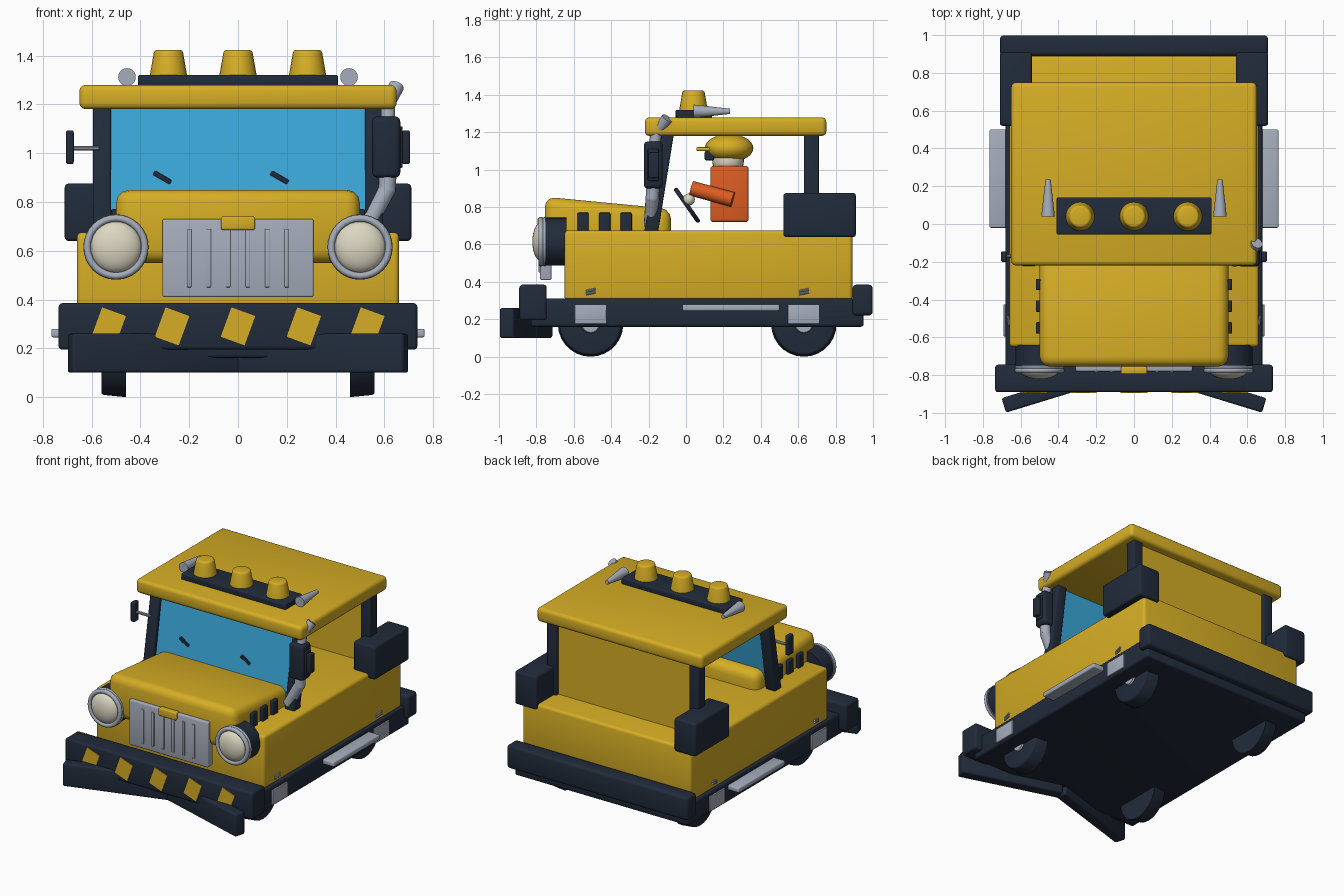
import bpy, bmesh, math
from mathutils import Vector, Matrix

cube = bpy.data.objects.get("Cube")
if cube:
    bpy.data.objects.remove(cube, do_unlink=True)


def material(name, rgb):
    m = bpy.data.materials.new(name)
    m.use_nodes = True
    m.diffuse_color = (*rgb, 1)
    m.node_tree.nodes["Principled BSDF"].inputs["Base Color"].default_value = (*rgb, 1)
    return m


YELLOW = material("yellow paint", (.67, .42, .018))
NAVY = material("dark navy", (.015, .024, .043))
GREY = material("light grey metal", (.38, .42, .50))
BLUE = material("blue glass", (.042, .39, .70))
CREAM = material("cream", (.72, .68, .54))
ORANGE = material("orange cloth", (.72, .11, .017))


def finish(name, bm, mat, bevel=0, seg=3):
    """Optionally round all edges, then turn the bmesh into a shaded object."""
    if bevel:
        bmesh.ops.bevel(bm, geom=bm.edges[:], offset=bevel, segments=seg,
                        profile=.5, affect='EDGES', clamp_overlap=True)
    bmesh.ops.recalc_face_normals(bm, faces=bm.faces[:])
    me = bpy.data.meshes.new(name)
    bm.to_mesh(me)
    bm.free()
    me.materials.append(mat)
    ob = bpy.data.objects.new(name, me)
    bpy.context.collection.objects.link(ob)
    bpy.ops.object.select_all(action='DESELECT')
    ob.select_set(True)
    bpy.context.view_layer.objects.active = ob
    bpy.ops.object.shade_smooth_by_angle(angle=math.radians(35))
    return ob


def box(name, x, y, z, mat, bevel=.01, rot=None):
    """Box from three (min, max) ranges, optionally turned about its centre."""
    bm = bmesh.new()
    size = [abs(b - a) for a, b in (x, y, z)]
    mid = [(a + b) / 2 for a, b in (x, y, z)]
    bmesh.ops.create_cube(bm, size=1, matrix=Matrix.Diagonal((*size, 1)))
    ob = finish(name, bm, mat, bevel)
    ob.location = mid
    if rot:
        ob.rotation_euler = rot
    return ob


def span(a, b, s):
    return (a * s, b * s)


def rod(name, p, q, r1, r2, mat, sides=24, bevel=0):
    """Cylinder or cone between two points."""
    p, q = Vector(p), Vector(q)
    bm = bmesh.new()
    bmesh.ops.create_cone(bm, cap_ends=True, segments=sides, radius1=r1, radius2=r2,
                          depth=(q - p).length)
    if bevel:
        rim = [e for e in bm.edges if min(v.co.z for v in e.verts) > 0]
        bmesh.ops.bevel(bm, geom=rim, offset=bevel, segments=3, profile=.5, affect='EDGES')
    turn = (q - p).to_track_quat('Z', 'Y').to_matrix().to_4x4()
    bmesh.ops.transform(bm, matrix=Matrix.Translation((p + q) / 2) @ turn, verts=bm.verts[:])
    return finish(name, bm, mat)


def ball(name, centre, radii, mat):
    bm = bmesh.new()
    bmesh.ops.create_uvsphere(bm, u_segments=24, v_segments=14, radius=1,
                              matrix=Matrix.Translation(centre) @ Matrix.Diagonal((*radii, 1)))
    return finish(name, bm, mat)


def extrude(name, profile, x, mat, bevel=0):
    """Side profile of (y, z) points carried across an x range."""
    bm = bmesh.new()
    face = bm.faces.new([bm.verts.new((x[0], *p)) for p in profile])
    new = bmesh.ops.extrude_face_region(bm, geom=[face])["geom"]
    bmesh.ops.translate(bm, vec=(x[1] - x[0], 0, 0),
                        verts=[v for v in new if isinstance(v, bmesh.types.BMVert)])
    return finish(name, bm, mat, bevel)


def ring(name, centre, radius, tube, mat, rot):
    bpy.ops.mesh.primitive_torus_add(major_radius=radius, minor_radius=tube, major_segments=32,
                                     minor_segments=10, location=centre, rotation=rot)
    ob = bpy.context.object
    ob.name = name
    ob.data.materials.append(mat)
    bpy.ops.object.shade_smooth()
    return ob


# Chassis, bumpers and body
box("chassis", (-.68, .68), (-.83, .95), (.16, .31), NAVY, .015)
box("rear_bumper", (-.71, .71), (.89, .998), (.22, .385), NAVY, .02)
box("front_bumper", (-.735, .735), (-.89, -.745), (.195, .385), NAVY, .015)
box("body", (-.66, .66), (-.65, .89), (.3, .675), YELLOW, .02)
extrude("hood", [(-.755, .55), (-.755, .855), (-.08, .79), (-.08, .55)], (-.5, .5), YELLOW, .055)
for x in (-.53, -.27, 0, .27, .53):
    box("bumper_stripe", (x - .052, x + .052), (-.894, -.886), (.226, .354), YELLOW, 0,
        (0, math.radians(20), 0))

# Grille with raised bars and a plain badge
box("grille", (-.31, .31), (-.78, -.72), (.41, .73), GREY, .008)
for i in range(6):
    x = -.2 + i * .08
    box("grille_bar", (x - .01, x + .01), (-.788, -.775), (.45, .69), GREY, .004)
box("grille_badge", (-.07, .07), (-.795, -.755), (.685, .74), YELLOW, .008)

# Cab
box("roof", (-.65, .65), (-.22, .75), (1.18, 1.28), YELLOW, .025)
extrude("windshield", [(-.195, .65), (-.18, .65), (-.09, 1.19), (-.105, 1.19)], (-.53, .53), BLUE)
box("cab_back_panel", (-.53, .53), (.655, .685), (.66, 1.19), YELLOW, 0)
for x in (-.31, .17):
    box("wiper", (x - .04, x + .04), (-.165, -.145), (.89, .91), NAVY, .003,
        (0, math.radians(30), 0))

# Roof light bar and beacons
box("light_bar", (-.41, .41), (-.055, .14), (1.27, 1.32), NAVY, .008)
for x in (-.285, 0, .285):
    rod("beacon", (x, .04, 1.315), (x, .04, 1.423), .077, .058, YELLOW, 20, .012)

# Parts found on both sides
for s in (-1, 1):
    extrude("front_pillar", [(-.225, .66), (-.15, .66), (-.065, 1.19), (-.13, 1.19)],
            span(.52, .595, s), NAVY, .008)
    box("rear_pillar", span(.52, .595, s), (.63, .71), (.66, 1.19), NAVY, .008)
    box("side_bin", span(.54, .71, s), (.52, .908), (.64, .875), NAVY, .015)
    box("side_step", span(.67, .765, s), (-.02, .5), (.245, .28), GREY, .008)
    rod("horn", (.455 * s, .04, 1.312), (.455 * s, .235, 1.312), .036, .014, GREY)
    rod("mirror_arm", (.57 * s, -.17, 1.02), (.69 * s, -.17, 1.02), .01, .01, GREY, 10)
    box("mirror", span(.673, .705, s), (-.2, -.145), (.955, 1.093), NAVY, .008)
    for y in (-.55, -.435, -.32):
        box("hood_vent", span(.49, .52, s), (y - .03, y + .03), (.6, .77), NAVY, .006)

    # Headlight
    x = .5 * s
    rod("headlight_housing", (x, -.64, .615), (x, -.765, .615), .128, .128, NAVY, 32)
    rod("headlight_rim", (x, -.75, .615), (x, -.78, .615), .134, .122, GREY, 32)
    ring("headlight_ring", (x, -.775, .615), .118, .015, GREY, (math.pi / 2, 0, 0))
    ball("headlight_lens", (x, -.77, .615), (.106, .052, .106), CREAM)

    # Wheels with outer hubs, side plates and handles
    for y in (-.51, .63):
        rod("wheel", (.46 * s, y, .175), (.56 * s, y, .175), .175, .165, NAVY, 28, .012)
        rod("hub", (.55 * s, y, .175), (.57 * s, y, .175), .055, .045, GREY, 16)
        box("side_plate", span(.66, .69, s), (y - .085, y + .085), (.175, .28), GREY, .004)
        for z in (.34, .355):
            rod("body_handle", (.662 * s, y - .025, z - .005), (.668 * s, y + .025, z + .005),
                .007, .007, GREY, 8)

    # Angled plough blade
    blade = box("plough_blade", (-.36, .36), (-.04, .04), (.1, .26), NAVY, .012)
    blade.rotation_euler.z = math.radians(-17 * s)
    blade.location = (.345 * s, -.855, .18)

# Exhaust stack
rod("exhaust_elbow", (.53, -.19, .70), (.61, -.18, .85), .036, .036, GREY, 14)
ball("exhaust_joint", (.61, -.18, .85), (.036, .036, .036), GREY)
rod("exhaust_riser", (.61, -.18, .85), (.615, -.175, .93), .036, .036, GREY, 14)
box("exhaust_muffler", (.55, .665), (-.225, -.125), (.9, 1.15), NAVY, .02)
box("muffler_shield", (.655, .675), (-.205, -.145), (.94, 1.11), NAVY, .006)
rod("exhaust_neck", (.615, -.17, 1.13), (.615, -.155, 1.21), .03, .03, GREY, 14)
rod("exhaust_tip", (.615, -.155, 1.2), (.65, -.1, 1.275), .027, .032, GREY, 14)

# Driver
box("driver_torso", (-.1, .1), (.13, .335), (.72, 1.02), ORANGE, .015)
ball("driver_head", (0, .225, 1.05), (.085, .085, .085), CREAM)
box("driver_glasses", (-.06, .06), (.1, .15), (1.05, 1.1), NAVY, .008)
ball("cap_crown", (0, .23, 1.115), (.12, .13, .075), YELLOW)
box("cap_brim", (-.07, .07), (.055, .17), (1.1, 1.12), YELLOW, .008)
for s in (-1, 1):
    rod("driver_arm", (.12 * s, .25, .84), (.09 * s, .03, .9), .04, .04, ORANGE, 12)
    ball("driver_hand", (.09 * s, .015, .84), (.032, .032, .032), CREAM)
ring("steering_wheel", (0, .005, .81), .1, .012, NAVY, (math.radians(-55), 0, 0))
rod("steering_spoke", (-.1, .005, .81), (.1, .005, .81), .01, .01, NAVY, 8)
